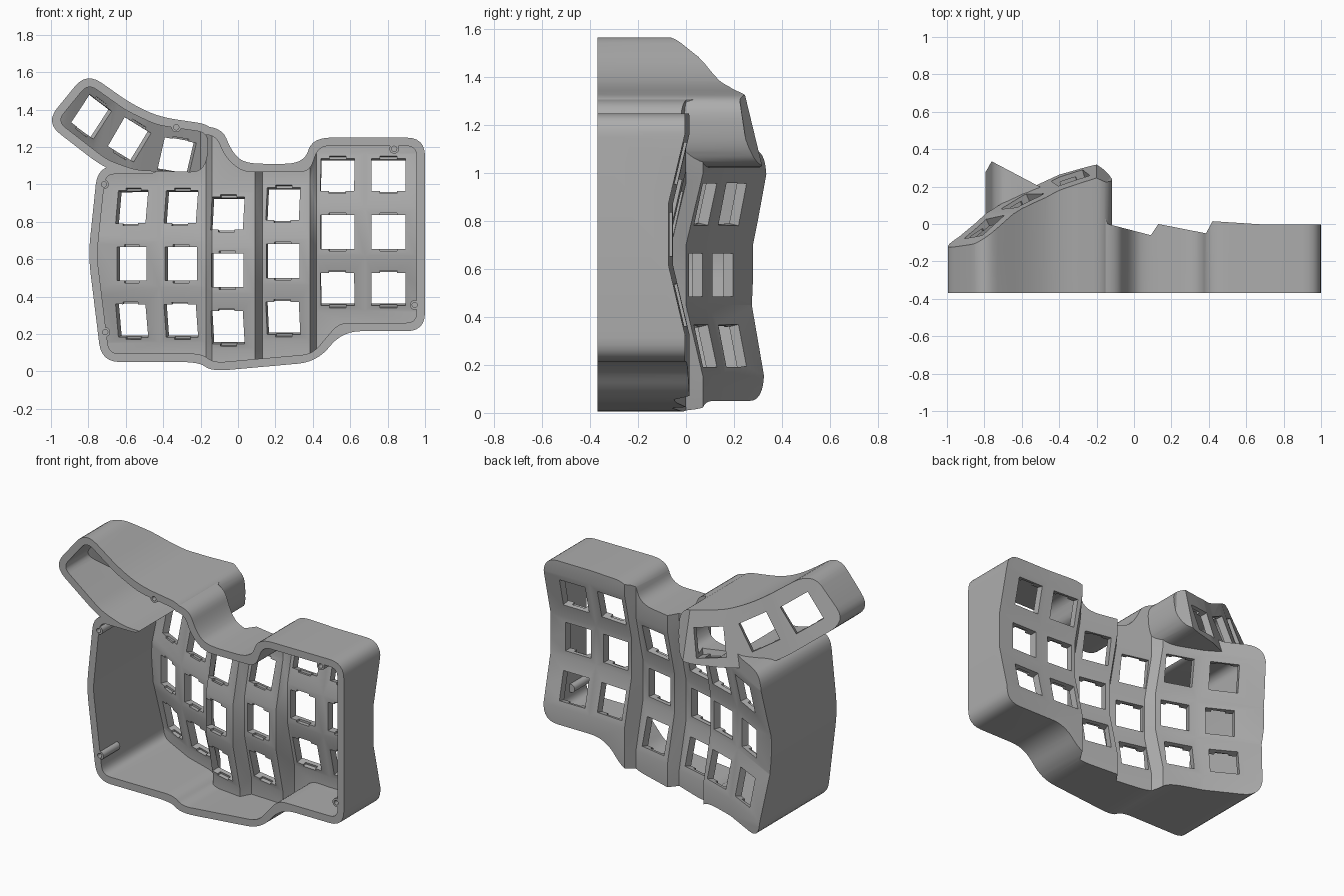
import bpy, bmesh, math
from mathutils import Matrix, Vector

old = bpy.data.objects.get("Cube")
if old:
    bpy.data.objects.remove(old, do_unlink=True)

WALL = 0.045
FRONT = -0.37

grey = bpy.data.materials.new("warm_grey_plastic")
grey.use_nodes = True
GREY = (0.42, 0.42, 0.42, 1)
grey.diffuse_color = GREY
grey.node_tree.nodes["Principled BSDF"].inputs["Base Color"].default_value = GREY


def finish(name, bm):
    bmesh.ops.recalc_face_normals(bm, faces=bm.faces)
    me = bpy.data.meshes.new(name)
    bm.to_mesh(me)
    bm.free()
    me.materials.append(grey)
    ob = bpy.data.objects.new(name, me)
    bpy.context.collection.objects.link(ob)
    return ob


def boolean(a, b, op):
    """Apply a boolean to a and discard the tool."""
    mod = a.modifiers.new("cut", 'BOOLEAN')
    mod.operation, mod.object, mod.solver = op, b, 'EXACT'
    bpy.context.view_layer.update()
    me = bpy.data.meshes.new_from_object(a.evaluated_get(bpy.context.evaluated_depsgraph_get()))
    a.modifiers.clear()
    a.data = me
    bpy.data.objects.remove(b, do_unlink=True)
    return a


def inset(pts, d):
    """Mitred inward offset of a counter-clockwise outline."""
    out = []
    for i, p in enumerate(pts):
        a = (p - pts[i - 1]).normalized()
        b = (pts[(i + 1) % len(pts)] - p).normalized()
        n1, n2 = Vector((-a.y, a.x)), Vector((-b.y, b.x))
        out.append(p + (n1 + n2) * d / (1 + n1.dot(n2)))
    return out


def rounded(pts, r, steps=6):
    out = []
    for i, p in enumerate(pts):
        a, b = pts[i - 1] - p, pts[(i + 1) % len(pts)] - p
        s = p + a.normalized() * min(r, a.length * 0.45)
        e = p + b.normalized() * min(r, b.length * 0.45)
        for k in range(steps + 1):
            t = k / steps
            out.append(s * (1 - t) ** 2 + p * 2 * t * (1 - t) + e * t * t)
    return out


def prism(name, pts):
    bm = bmesh.new()
    rings = [[bm.verts.new((p.x, y, p.y)) for p in pts] for y in (-0.95, 1)]
    bm.faces.new(rings[0])
    bm.faces.new(rings[1][::-1])
    for i in range(len(pts)):
        bm.faces.new((rings[0][i - 1], rings[0][i], rings[1][i], rings[1][i - 1]))
    return finish(name, bm)


def loft(name, stations, front, shift=0):
    """Solid from the front plane back to a surface given as (x, [(y, z), ...])."""
    bm = bmesh.new()
    rings = []
    for x, prof in stations:
        ring = [(front, prof[0][1])] + [(y + shift, z) for y, z in prof] + [(front, prof[-1][1])]
        rings.append([bm.verts.new((x, y, z)) for y, z in ring])
    for r, s in zip(rings, rings[1:]):
        for i in range(len(r)):
            bm.faces.new((r[i - 1], r[i], s[i], s[i - 1]))
    bm.faces.new(rings[0])
    bm.faces.new(rings[-1][::-1])
    bmesh.ops.triangulate(bm, faces=[f for f in bm.faces if len(f.verts) == 4])
    return finish(name, bm)


def column(x, mid, c):
    """Bent key column: flat middle row, outer rows tilted back."""
    bend = [(-0.9, 0.07), (-0.42, 0.07), (-0.125, 0), (0.125, 0), (0.42, 0.07), (0.9, 0.07)]
    return x, [(mid + dy, c + dz) for dz, dy in bend]


# Finger columns, stepped between neighbours
finger = [column(*s) for s in (
    (-1.2, 0.43, 0.575), (-0.78, 0.275, 0.575), (-0.42, 0.085, 0.575), (-0.17, 0.0, 0.575),
    (-0.14, -0.07, 0.54), (0.09, -0.13, 0.54),
    (0.13, -0.07, 0.59), (0.385, -0.12, 0.59),
    (0.42, -0.055, 0.745), (0.68, -0.072, 0.745), (1.2, -0.075, 0.745))]
# Thumb cluster surface
thumb = [(x, [(lo + 0.15, 0.4), (lo, 1.0), (hi, 1.6), (hi - 0.05, 1.8)]) for x, lo, hi in (
    (-1.2, -0.08, -0.22), (-1.0, -0.03, -0.19), (-0.85, 0.06, -0.12), (-0.6, 0.18, 0.05),
    (-0.4, 0.27, 0.12), (-0.2, 0.325, 0.18), (-0.1, 0.27, 0.18), (0.1, 0.2, 0.1))]

finger_outline = [Vector(p) for p in (
    (-0.73, 0.05), (-0.21, 0.05), (-0.14, 0.0), (0.42, 0.05), (0.56, 0.215), (1.0, 0.215),
    (1.0, 1.25), (0.4, 1.25), (0.35, 1.11), (0.04, 1.11), (-0.03, 1.17), (-0.09, 1.31),
    (-0.4, 1.31), (-0.46, 1.1), (-0.75, 1.1), (-0.8, 0.62))]
thumb_outline = [Vector(p) for p in (
    (-0.72, 1.09), (-0.55, 1.03), (-0.18, 1.02), (-0.12, 1.12), (-0.115, 1.315),
    (-0.42, 1.36), (-0.57, 1.43), (-0.81, 1.6), (-1.03, 1.33))]


def shell_solid(name, stations, outline, front, d=0, shift=0):
    solid = loft(name, stations, front, shift)
    pts = rounded(inset(outline, d) if d else outline, 0.1 - d)
    return boolean(solid, prism("outline_tool", pts), 'INTERSECT')


# Key positions: x, z, size, tilt (x), twist (y), turn (z), source surface
keys = []
for x, c, turn in ((-0.55, 0.575, -0.42), (-0.29, 0.575, -0.33), (-0.045, 0.54, -0.25),
                   (0.25, 0.59, -0.2), (0.535, 0.745, -0.06), (0.805, 0.745, 0)):
    for row in (-1, 0, 1):
        keys.append((x, c + row * 0.295, -0.23 * row, 0, turn, "finger"))
for x, z, twist, turn in ((-0.8, 1.37, 0.57, 0.44), (-0.6, 1.25, 0.5, 0.42), (-0.34, 1.16, 0.17, 0.28)):
    keys.append((x, z, 0.22, twist, turn, "thumb"))

surfaces = {"finger": loft("finger_surface", finger, -0.5), "thumb": loft("thumb_surface", thumb, -0.5)}
bpy.context.view_layer.update()
frames = []
for x, z, tilt, twist, turn, src in keys:
    hit, where, _, _ = surfaces[src].ray_cast(Vector((x, 2, z)), Vector((0, -1, 0)))
    rot = Matrix.Rotation(turn, 4, 'Z') @ Matrix.Rotation(tilt, 4, 'X') @ Matrix.Rotation(twist, 4, 'Y')
    frames.append(Matrix.Translation(where) @ rot)
for ob in surfaces.values():
    bpy.data.objects.remove(ob, do_unlink=True)


def key_boxes(name, sx, sz, y0, y1):
    bm = bmesh.new()
    for m in frames:
        box = Matrix.Translation((0, (y0 + y1) / 2, 0)) @ Matrix.Diagonal((sx, y1 - y0, sz, 1))
        bmesh.ops.create_cube(bm, size=1, matrix=m @ box)
    return finish(name, bm)


def rods(name, radius, y0, y1):
    bm = bmesh.new()
    for x, z in ((-0.717, 1.0), (-0.71, 0.21), (0.835, 1.19), (0.945, 0.355), (-0.33, 1.305)):
        m = Matrix.Translation((x, (y0 + y1) / 2, z)) @ Matrix.Rotation(math.pi / 2, 4, 'X')
        bmesh.ops.create_cone(bm, cap_ends=True, segments=24, radius1=radius, radius2=radius,
                              depth=y1 - y0, matrix=m)
    return finish(name, bm)


# Case: joined outer solids, hollowed from the open front
case = shell_solid("keyboard_case", finger, finger_outline, -0.5)
boolean(case, shell_solid("thumb_solid", thumb, thumb_outline, -0.52), 'UNION')
boolean(case, shell_solid("finger_cavity", finger, finger_outline, -0.8, WALL, -0.05), 'DIFFERENCE')
boolean(case, shell_solid("thumb_cavity", thumb, thumb_outline, -0.85, WALL, -0.05), 'DIFFERENCE')

# Flat open rim
bm = bmesh.new()
bmesh.ops.create_cube(bm, size=4, matrix=Matrix.Translation((0, FRONT - 2, 0)))
boolean(case, finish("rim_tool", bm), 'DIFFERENCE')

# Key openings with clip notches on the inside
boolean(case, key_boxes("key_tool", 0.18, 0.18, -0.12, 0.12), 'DIFFERENCE')
boolean(case, key_boxes("notch_tool", 0.09, 0.205, -0.12, -0.025), 'DIFFERENCE')

# Screw posts
boolean(case, rods("screw_post_tool", 0.026, FRONT + 0.002, FRONT + 0.17), 'UNION')
boolean(case, rods("screw_hole_tool", 0.014, FRONT - 0.1, FRONT + 0.12), 'DIFFERENCE')

bpy.ops.object.select_all(action='DESELECT')
case.select_set(True)
bpy.context.view_layer.objects.active = case
bpy.ops.object.shade_smooth_by_angle(angle=math.radians(25))
